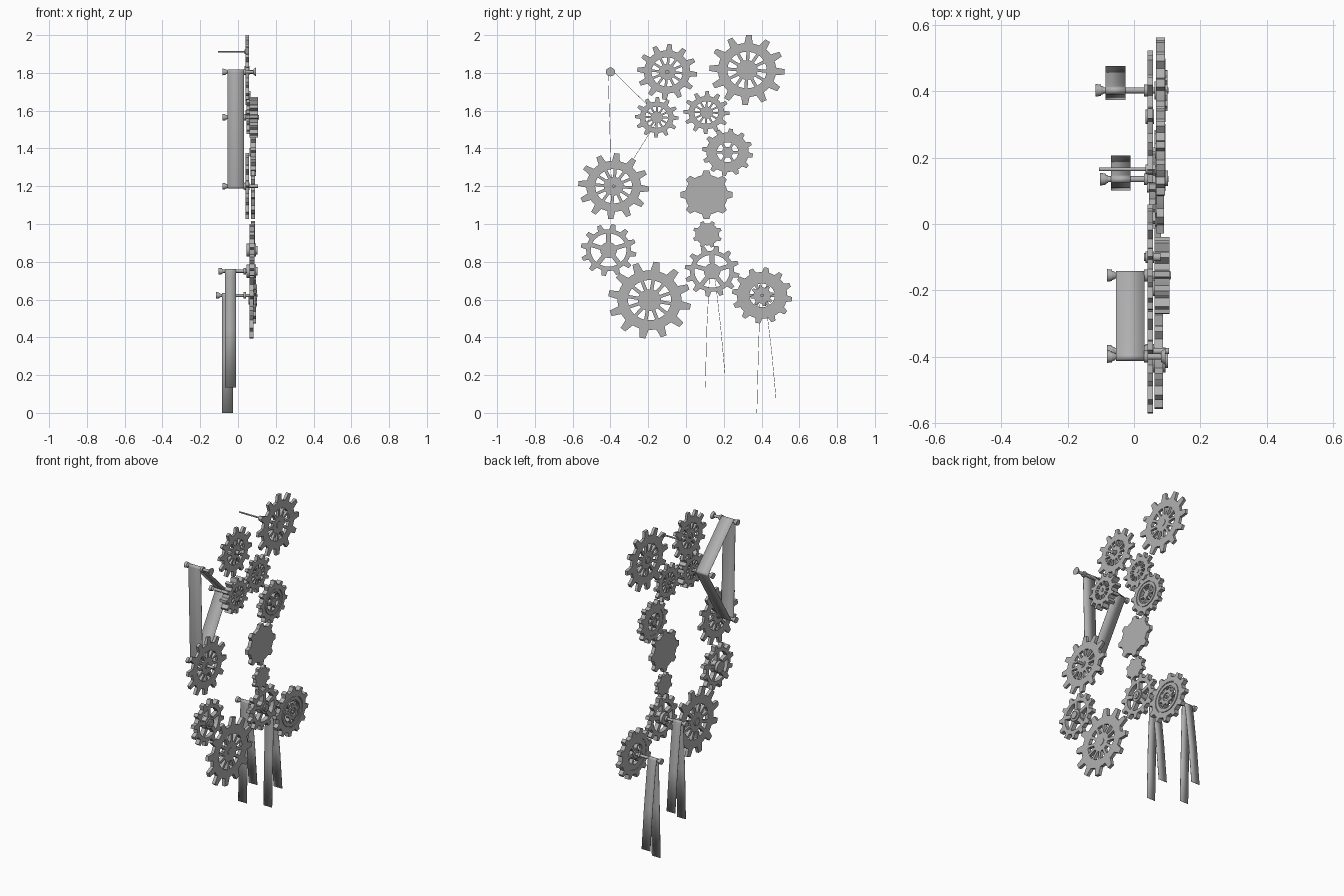
import bpy, bmesh
from math import cos, sin, pi, radians, atan2
from mathutils import Matrix, Vector

if "Cube" in bpy.data.objects:
    bpy.data.objects.remove(bpy.data.objects["Cube"])

# profile plane (u, v, depth) -> world (y, z, x); wheels are slightly flattened in z
SIDE = Matrix(((0, 0, 1, 0), (1, 0, 0, 0), (0, .93, 0, 0), (0, 0, 0, 1)))

grey = bpy.data.materials.new("dark_grey")
grey.diffuse_color = (.44, .44, .44, 1)
grey.use_nodes = True
grey.node_tree.nodes["Principled BSDF"].inputs["Base Color"].default_value = grey.diffuse_color


def add(name, me):
    me.materials.clear()
    me.materials.append(grey)
    ob = bpy.data.objects.new(name, me)
    bpy.context.collection.objects.link(ob)
    return ob


def polar(r, a):
    return (r * cos(a), r * sin(a))


def ring(r, n=32):
    return [polar(r, 2 * pi * i / n) for i in range(n)]


def plate(name, loops, y, z, x0, x1):
    """Extruded flat shape; inner loops become holes."""
    cu = bpy.data.curves.new(name, 'CURVE')
    cu.dimensions = '2D'
    cu.fill_mode = 'BOTH'
    cu.extrude = (x1 - x0) / 2
    for pts in loops:
        s = cu.splines.new('POLY')
        s.points.add(len(pts) - 1)
        for p, q in zip(s.points, pts):
            p.co = (q[0], q[1], 0, 1)
        s.use_cyclic_u = True
    tmp = bpy.data.objects.new(name + "_tmp", cu)
    bpy.context.collection.objects.link(tmp)
    dg = bpy.context.evaluated_depsgraph_get()
    me = bpy.data.meshes.new_from_object(tmp.evaluated_get(dg))
    bpy.data.objects.remove(tmp)
    me.transform(Matrix.Translation(((x0 + x1) / 2, y, z)) @ SIDE)
    bm = bmesh.new()
    bm.from_mesh(me)
    bmesh.ops.remove_doubles(bm, verts=bm.verts, dist=1e-5)
    bmesh.ops.recalc_face_normals(bm, faces=bm.faces)
    bm.to_mesh(me)
    bm.free()
    return add(name, me)


def teeth(R, n, root, phase):
    pts = []
    p = 2 * pi / n
    for i in range(n):
        a = radians(phase) + i * p
        pts += [polar(root * R, a - .27 * p), polar(R, a - .14 * p),
                polar(R, a + .14 * p), polar(root * R, a + .27 * p),
                polar(root * R, a + .5 * p)]
    return pts


def slots(n, r0, r1, bar, phase=0):
    """n windows between radii r0 and r1, separated by spokes of width bar."""
    out = []
    for i in range(n):
        a = radians(phase) + 2 * pi * i / n
        h0, h1 = pi / n - bar / 2 / r0, pi / n - bar / 2 / r1
        k = max(2, 24 // n)
        out.append([polar(r0, a - h0 + 2 * h0 * j / k) for j in range(k + 1)] +
                   [polar(r1, a + h1 - 2 * h1 * j / k) for j in range(k + 1)])
    return out


def rod(name, y, z, x0, x1, r, r2=None, n=20):
    bm = bmesh.new()
    bmesh.ops.create_cone(bm, cap_ends=True, segments=n, radius1=r,
                          radius2=r if r2 is None else r2, depth=x1 - x0,
                          matrix=Matrix.Translation(((x0 + x1) / 2, y, z)) @ SIDE)
    me = bpy.data.meshes.new(name)
    bm.to_mesh(me)
    bm.free()
    return add(name, me)


def strip(name, pts, x0, x1, closed=False):
    """Thin sheet following a side-view path."""
    n = len(pts)
    verts = [(x, p[0], p[1]) for p in pts for x in (x0, x1)]
    faces = [(2 * i, 2 * i + 1, (2 * i + 3) % (2 * n), (2 * i + 2) % (2 * n))
             for i in range(n if closed else n - 1)]
    me = bpy.data.meshes.new(name)
    me.from_pydata(verts, [], faces)
    mod = add(name, me).modifiers.new("thickness", 'SOLIDIFY')
    mod.thickness, mod.offset = .002, 0


# slotted gears: name, y, z, radius, x range, tooth phase
for name, y, z, R, x0, x1, ph in [
        ("crank_gear", .323, 1.815, .200, .040, .057, 87),
        ("upper_left_gear", -.10, 1.805, .159, .040, .057, 85),
        ("thick_drive_gear", -.155, 1.565, .116, .062, .107, 88),
        ("upper_idler_gear", .108, 1.59, .122, .045, .065, 88),
        ("belt_gear", -.383, 1.20, .188, .040, .057, 85),
        ("large_lower_gear", -.193, .597, .220, .062, .082, 80)]:
    plate(name, [teeth(R, 12, .77, ph)] + slots(12, .28 * R, .52 * R, .085 * R, ph + 15),
          y, z, x0, x1)
    rod(name + "_hub", y, z, x0 - .006, x1 + .003, .11 * R)
rod("upper_left_pin", -.10, 1.805, .03, .08, .012)

# solid pinions
plate("solid_pinion_large", [teeth(.138, 8, .82, 45)], .108, 1.155, .068, .090)
plate("solid_pinion_small", [teeth(.078, 8, .80, 22)], .113, .945, .068, .090)

# open spoked gears with stepped hubs
for name, y, z, R, n, ph in [("open_gear_left", -.41, .862, .148, 5, 54),
                             ("open_gear_right", .138, .75, .146, 5, 54)]:
    plate(name, [teeth(R, 12, .80, 80)] + slots(n, .30 * R, .64 * R, .17 * R, ph),
          y, z, .062, .088)
    rod(name + "_hub", y, z, .045, .095, .038)
    rod(name + "_hub_cap", y, z, .095, .102, .024)

# compound gears: toothed rim, shallow grooves and inner wheel
for name, y, z, R in [("compound_gear_upper", .22, 1.38, .135),
                      ("compound_gear_lower", .403, .622, .160)]:
    plate(name + "_rim", [teeth(R, 12, .83, 82), ring(.64 * R)], y, z, .066, .094)
    plate(name + "_web", [ring(.66 * R)] + slots(6, .22 * R, .42 * R, .10 * R, 30),
          y, z, .068, .090)
    plate(name + "_inner_ring", [ring(.60 * R), ring(.46 * R)], y, z, .084, .095)
    rod(name + "_hub", y, z, .062, .094, .17 * R)
plate("small_front_pinion", [teeth(.062, 8, .74, 10), ring(.026)], .403, .622, .092, .101)

# axles with flared end knobs
for name, y, z, x0, x1 in [("belt_axle_top", -.40, 1.805, -.082, .095),
                           ("belt_axle_drive", -.155, 1.565, -.082, .112),
                           ("belt_axle_lower", -.383, 1.20, -.082, .105),
                           ("strip_axle_right", .135, .75, -.102, .104),
                           ("strip_axle_outer", .403, .622, -.116, .104)]:
    rod(name, y, z, x0 + .005, x1, .009)
    rod(name + "_knob", y, z, x0, x0 + .016, .019, .017)
    rod(name + "_knob_lip", y, z, x0 + .016, x0 + .024, .014, .011)
    rod(name + "_collar", y, z, .030, .042, .018)
rod("belt_axle_top_cap", -.40, 1.805, .082, .095, .016, .025)

# crank handle on the top gear
rod("crank_handle", .165, 1.912, -.105, .045, .005)
rod("crank_boss", .165, 1.912, .034, .058, .014)

# triangular belt round three axles
tri = [Vector((-.40, 1.805)), Vector((-.383, 1.20)), Vector((-.155, 1.565))]
path = []
for i in range(3):
    a, b, c = tri[i - 1], tri[i], tri[(i + 1) % 3]
    n0 = Vector(((b - a).y, -(b - a).x))
    n1 = Vector(((c - b).y, -(c - b).x))
    t0 = atan2(n0.y, n0.x)
    sweep = (atan2(n1.y, n1.x) - t0) % (2 * pi)
    path += [b + Vector(polar(.012, t0 + sweep * j / 6)) for j in range(7)]
strip("triangle_belt", path, -.055, .032, True)

# strips draped over the lower axles
for name, y, z, ends, x0, x1 in [
        ("hanging_strip_right", .135, .75, ((.102, .135), (.206, .21)), -.070, -.010),
        ("hanging_strip_outer", .403, .622, ((.375, 0), (.476, .08)), -.086, -.026)]:
    (ya, za), (yb, zb) = ends
    pts = [(ya, za), (ya + .008, (za + z) / 2), (y - .011, z - .03)]
    pts += [(y - .011 * cos(pi * j / 6), z + .011 * sin(pi * j / 6)) for j in range(7)]
    pts += [(y + .024, z - .08), (yb - .023, zb + .25), (yb, zb)]
    strip(name, pts, x0, x1)

# smooth the round parts, keep edges sharp
for ob in bpy.context.collection.objects:
    ob.select_set(True)
    bpy.context.view_layer.objects.active = ob
bpy.ops.object.shade_smooth_by_angle(angle=radians(25))
